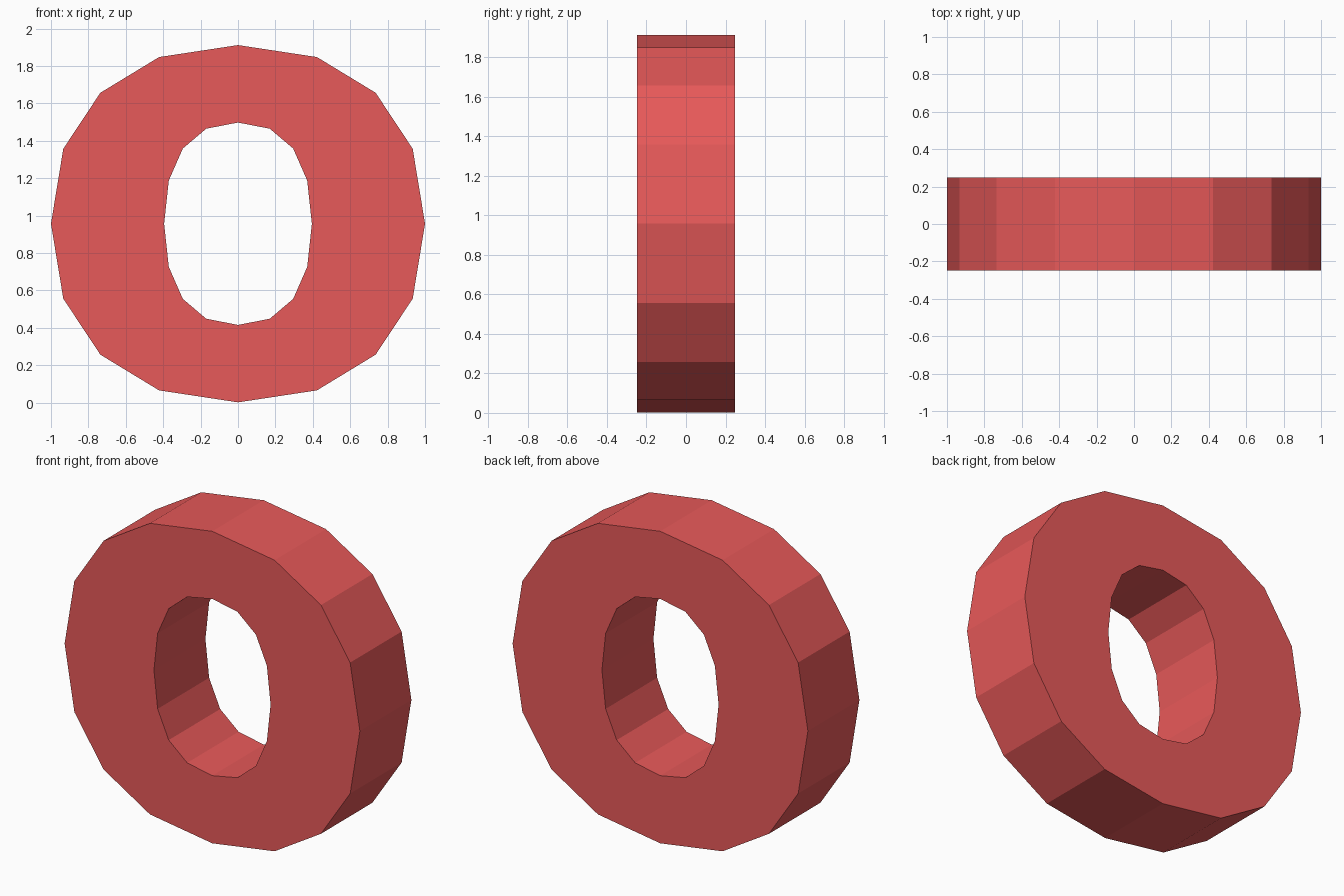
import bpy
import bmesh

if "Cube" in bpy.data.objects:
    bpy.data.objects.remove(bpy.data.objects["Cube"])

MID_Z = 0.957        # height of the ring's centre
HALF_DEPTH = 0.249

# Quarter profiles from top to right side: (x, height above centre)
OUTER = [(0, 0.955), (0.422, 0.891), (0.736, 0.70), (0.934, 0.401), (1.0, 0)]
INNER = [(0, 0.541), (0.17, 0.508), (0.295, 0.402), (0.37, 0.231), (0.395, 0)]


def full_loop(quarter):
    """Mirror a quarter profile into a closed 16-point loop."""
    half = quarter + [(x, -z) for x, z in reversed(quarter[:-1])]
    return half + [(-x, z) for x, z in reversed(half[1:-1])]


bm = bmesh.new()


def add_loop(quarter, y):
    return [bm.verts.new((x, y, z + MID_Z)) for x, z in full_loop(quarter)]


# Four loops around the rectangular section, bridged with quads
loops = [add_loop(OUTER, -HALF_DEPTH), add_loop(OUTER, HALF_DEPTH),
         add_loop(INNER, HALF_DEPTH), add_loop(INNER, -HALF_DEPTH)]
for k in range(4):
    a, b = loops[k], loops[(k + 1) % 4]
    n = len(a)
    for i in range(n):
        j = (i + 1) % n
        bm.faces.new((a[i], a[j], b[j], b[i]))
bmesh.ops.recalc_face_normals(bm, faces=bm.faces[:])

mesh = bpy.data.meshes.new("oval_ring")
bm.to_mesh(mesh)
bm.free()
ring = bpy.data.objects.new("oval_ring", mesh)
bpy.context.collection.objects.link(ring)

# Red finish
red = bpy.data.materials.new("red")
red.diffuse_color = (0.8, 0.1, 0.1, 1)
red.use_nodes = True
red.node_tree.nodes["Principled BSDF"].inputs["Base Color"].default_value = red.diffuse_color
mesh.materials.append(red)
